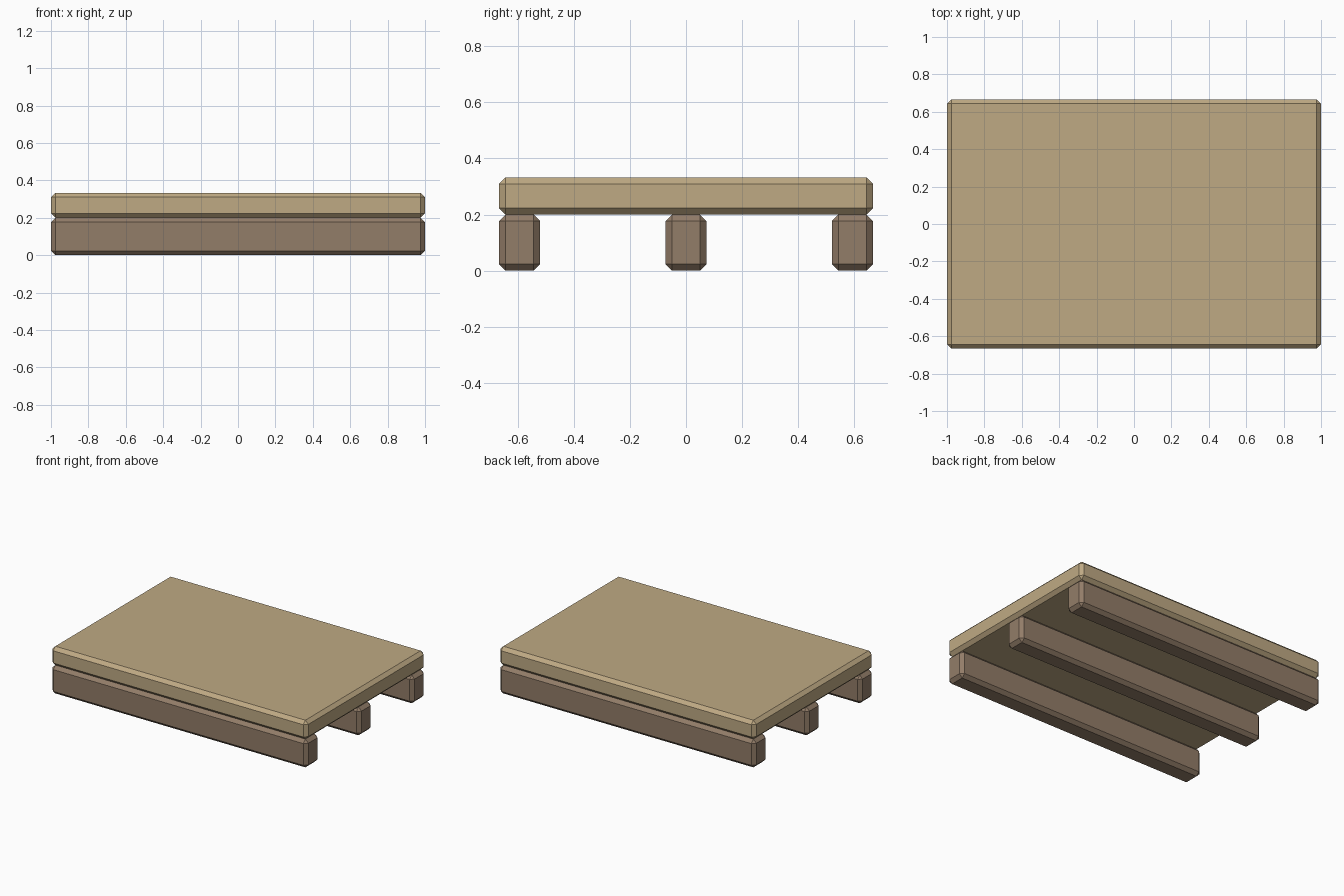
import bpy

if "Cube" in bpy.data.objects:
    bpy.data.objects.remove(bpy.data.objects["Cube"])

CHAMFER = 0.0233


def material(name, rgb):
    mat = bpy.data.materials.new(name)
    mat.diffuse_color = (*rgb, 1.0)
    mat.use_nodes = True
    mat.node_tree.nodes["Principled BSDF"].inputs["Base Color"].default_value = mat.diffuse_color
    return mat


def chamfered_box(name, size, centre, mat):
    bpy.ops.mesh.primitive_cube_add(size=1, location=centre)
    obj = bpy.context.object
    obj.name = name
    obj.scale = size
    bpy.ops.object.transform_apply(location=False, rotation=False, scale=True)
    bevel = obj.modifiers.new("Chamfer", 'BEVEL')
    bevel.width = CHAMFER
    bevel.segments = 1
    obj.data.materials.append(mat)
    return obj


light_wood = material("light_wood", (0.52, 0.40, 0.23))
dark_wood = material("dark_wood", (0.29, 0.205, 0.14))

# Deck board
chamfered_box("deck", (2.0, 1.333, 0.133), (0, 0, 0.2665), light_wood)

# Three runners under the deck
for name, y in (("front_runner", -0.593), ("middle_runner", 0), ("back_runner", 0.593)):
    chamfered_box(name, (2.0, 0.147, 0.2), (0, y, 0.1), dark_wood)
